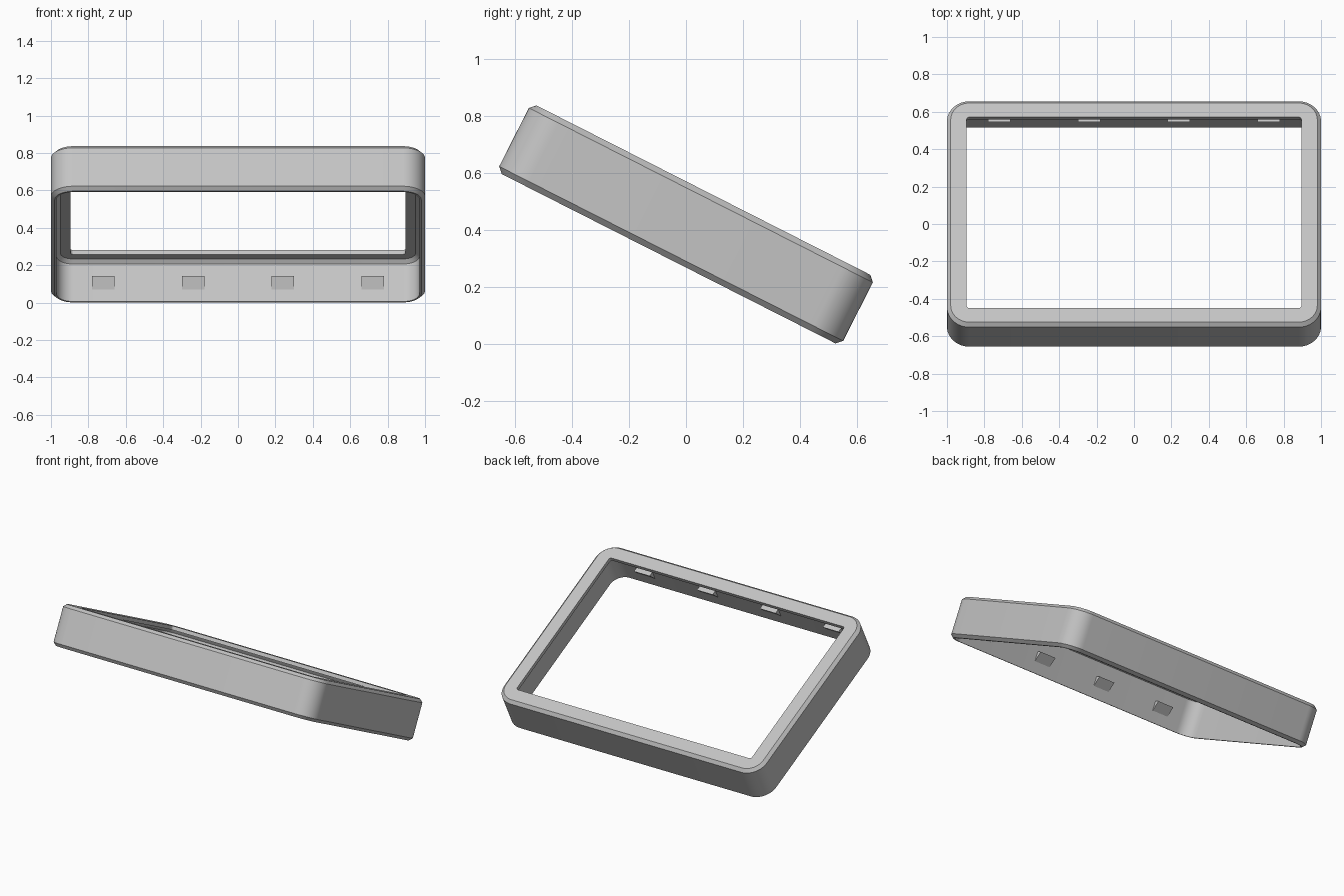
import bpy, bmesh, math
from mathutils import Matrix

cube = bpy.data.objects.get("Cube")
if cube:
    bpy.data.objects.remove(cube, do_unlink=True)

HALF_X, HALF_Y, HALF_T = 1.0, 0.677, 0.135
CORNER, CHAMFER, WALL, BORDER, LIP = 0.12, 0.02, 0.03, 0.105, 0.025
TILT = Matrix.Translation((0, 0, 0.419)) @ Matrix.Rotation(math.radians(-26.9), 4, 'X')

grey = bpy.data.materials.new("light_grey_plastic")
grey.use_nodes = True
grey.diffuse_color = (0.55, 0.55, 0.55, 1)
grey.node_tree.nodes["Principled BSDF"].inputs["Base Color"].default_value = (0.55, 0.55, 0.55, 1)


def finish(bm, name):
    """Turn a bmesh into a tilted object."""
    bmesh.ops.recalc_face_normals(bm, faces=bm.faces)
    mesh = bpy.data.meshes.new(name)
    bm.to_mesh(mesh)
    bm.free()
    mesh.materials.append(grey)
    obj = bpy.data.objects.new(name, mesh)
    obj.matrix_world = TILT
    bpy.context.collection.objects.link(obj)
    return obj


def rounded_loop(bm, inset, z, steps=12):
    """Rounded rectangle of vertices, inset from the outer outline."""
    r = max(CORNER - inset, 0.012)
    cx, cy = HALF_X - inset - r, HALF_Y - inset - r
    verts = []
    for q, (sx, sy) in enumerate([(1, 1), (-1, 1), (-1, -1), (1, -1)]):
        for i in range(steps + 1):
            a = math.pi / 2 * (q + i / steps)
            verts.append(bm.verts.new((sx * cx + r * math.cos(a), sy * cy + r * math.sin(a), z)))
    return verts


# Frame: a closed section (inset, height) swept round the rounded rectangle
section = [
    (CHAMFER, -HALF_T), (0, CHAMFER - HALF_T),
    (0, HALF_T - CHAMFER), (CHAMFER, HALF_T),
    (BORDER, HALF_T), (BORDER, HALF_T - LIP),
    (WALL + CHAMFER, HALF_T - LIP), (WALL, HALF_T - LIP - CHAMFER),
    (WALL, -HALF_T),
]
bm = bmesh.new()
loops = [rounded_loop(bm, inset, z) for inset, z in section]
for k, low in enumerate(loops):
    high = loops[(k + 1) % len(loops)]
    for i in range(len(low)):
        j = (i + 1) % len(low)
        bm.faces.new((low[i], low[j], high[j], high[i]))
frame = finish(bm, "bezel_frame")
bpy.ops.object.select_all(action='DESELECT')
frame.select_set(True)
bpy.context.view_layer.objects.active = frame
bpy.ops.object.shade_smooth_by_angle(angle=math.radians(30))

# Snap tabs: wedges on the inside of both long walls
wedge = [(0.66, 0), (0.613, 0), (0.66, -0.087)]
for side, label in ((-1, "front"), (1, "back")):
    for n in range(4):
        x = -0.72 + 0.48 * n
        bm = bmesh.new()
        ends = [[bm.verts.new((x + dx, side * y, z)) for y, z in wedge] for dx in (-0.06, 0.06)]
        for end in ends:
            bm.faces.new(end)
        for i in range(3):
            j = (i + 1) % 3
            bm.faces.new((ends[0][i], ends[0][j], ends[1][j], ends[1][i]))
        finish(bm, f"{label}_snap_tab_{n + 1}")
